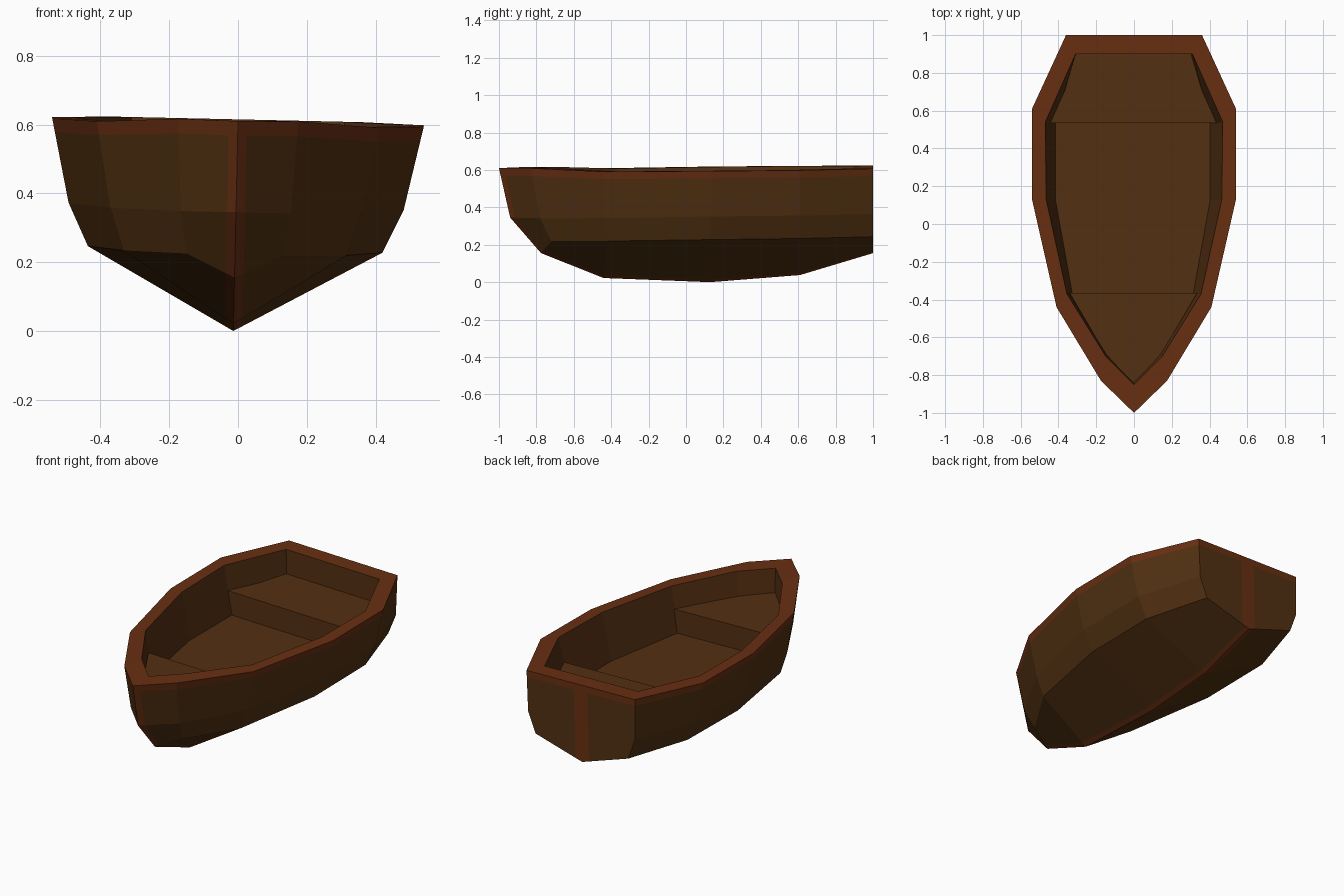
import bpy, bmesh, math
from mathutils import Vector, Matrix

if "Cube" in bpy.data.objects:
    bpy.data.objects.remove(bpy.data.objects["Cube"])


def material(name, rgb):
    m = bpy.data.materials.new(name)
    m.diffuse_color = (*rgb, 1)
    m.use_nodes = True
    m.node_tree.nodes["Principled BSDF"].inputs["Base Color"].default_value = m.diffuse_color
    return m


HULL = material("hull brown", (0.082, 0.030, 0.0058))
TRIM = material("red brown trim", (0.138, 0.028, 0.0058))
INSIDE = material("inside brown", (0.088, 0.029, 0.0062))

# the whole boat leans slightly to its right
LEAN = Matrix.Translation((0, 0, 0.608)) @ Matrix.Rotation(0.0225, 4, 'Y') @ Matrix.Translation((0, 0, -0.608))


def finish(bm, name, mats):
    bmesh.ops.remove_doubles(bm, verts=bm.verts, dist=0.0005)
    bmesh.ops.recalc_face_normals(bm, faces=bm.faces)
    bmesh.ops.transform(bm, matrix=LEAN, verts=bm.verts)
    me = bpy.data.meshes.new(name)
    bm.to_mesh(me)
    bm.free()
    for m in mats:
        me.materials.append(m)
    ob = bpy.data.objects.new(name, me)
    bpy.context.collection.objects.link(ob)
    return ob


def add_face(bm, pts, mat):
    clean = []
    for p in pts:
        p = Vector(p)
        if all((p - q).length > 1e-5 for q in clean):
            clean.append(p)
    if len(clean) > 2:
        bm.faces.new([bm.verts.new(p) for p in clean]).material_index = mat


# half sections from bow to stern: rim, upper strake, chine, keel
sections = [
    [(0, -1, .61), (0, -.94, .345), (0, -.775, .155), (0, -.775, .155)],
    [(.175, -.83, .613), (.16, -.78, .345), (.14, -.72, .222), (0, -.775, .155)],
    [(.41, -.44, .60), (.365, -.43, .35), (.325, -.42, .227), (0, -.44, .022)],
    [(.54, .13, .606), (.487, .13, .362), (.428, .13, .237), (0, .13, 0)],
    [(.54, .61, .610), (.487, .61, .367), (.428, .61, .243), (0, .61, .038)],
    [(.36, 1, .615), (.355, 1, .372), (.308, 1, .25), (0, 1, .155)],
]
inner_rim = [(0, -.85), (.15, -.7), (.355, -.37), (.465, .13), (.47, .54), (.31, .9)]
floor = [(0, -.83), (.13, -.69), (.32, -.37), (.41, .13), (.41, .53), (.30, .9)]
FLOOR_Z, SEAT_Z = .328, .468

# columns running from the floor, over the rim, down to the keel
cols = []
for s, r, f in zip(sections, inner_rim, floor):
    rim, mid = Vector(s[0]), Vector(s[1])
    band = rim.lerp(mid, .16)
    cols.append([Vector((*f, FLOOR_Z)), Vector((*r, rim.z)), rim, band, mid, Vector(s[2]), Vector(s[3])])
row_mat = [2, 1, 1, 0, 0, 0]


def flip(p):
    return Vector((-p[0], p[1], p[2]))


bm = bmesh.new()
for side in (lambda p: p, flip):
    for a, b in zip(cols, cols[1:]):
        for j, m in enumerate(row_mat):
            add_face(bm, [side(a[j]), side(a[j + 1]), side(b[j + 1]), side(b[j])], m)
# stern board, stern rim and floor close the two halves
end = cols[-1]
for j, m in enumerate(row_mat):
    add_face(bm, [end[j], end[j + 1], flip(end[j + 1]), flip(end[j])], m)
for a, b in zip(cols, cols[1:]):
    add_face(bm, [a[0], b[0], flip(b[0]), flip(a[0])], 2)
bmesh.ops.remove_doubles(bm, verts=bm.verts, dist=0.0005)


# painted centre strip along stem, keel and stern
def cut(faces, x):
    geom = set(faces)
    for f in faces:
        geom.update(f.verts)
        geom.update(f.edges)
    bmesh.ops.bisect_plane(bm, geom=list(geom), plane_co=(x, 0, 0), plane_no=(1, 0, 0))


def on_stern(f):
    return f.calc_center_median().y > .999


for s in (-1, 1):
    cut([f for f in bm.faces if f.material_index == 0 and not on_stern(f)], s * .026)
    cut([f for f in bm.faces if f.material_index == 0 and on_stern(f)], s * .045)
for f in bm.faces:
    limit = .045 if on_stern(f) else .026
    if f.material_index == 0 and all(abs(v.co.x) < limit + .001 for v in f.verts):
        f.material_index = 1
finish(bm, "hull", [HULL, TRIM, INSIDE])


# seats: flat prisms resting on the floor
def seat(name, half):
    outline = half + [(-x, y) for x, y in reversed(half) if x > 0]
    bm = bmesh.new()
    face = bm.faces.new([bm.verts.new((x, y, FLOOR_Z - .01)) for x, y in outline])
    top = bmesh.ops.extrude_face_region(bm, geom=[face])["geom"]
    for v in top:
        if isinstance(v, bmesh.types.BMVert):
            v.co.z = SEAT_Z
    finish(bm, name, [INSIDE])


seat("stern_seat", [(.44, .535), (.308, .905)])
seat("bow_seat", [(0, -.845), (.142, -.697), (.338, -.365)])
